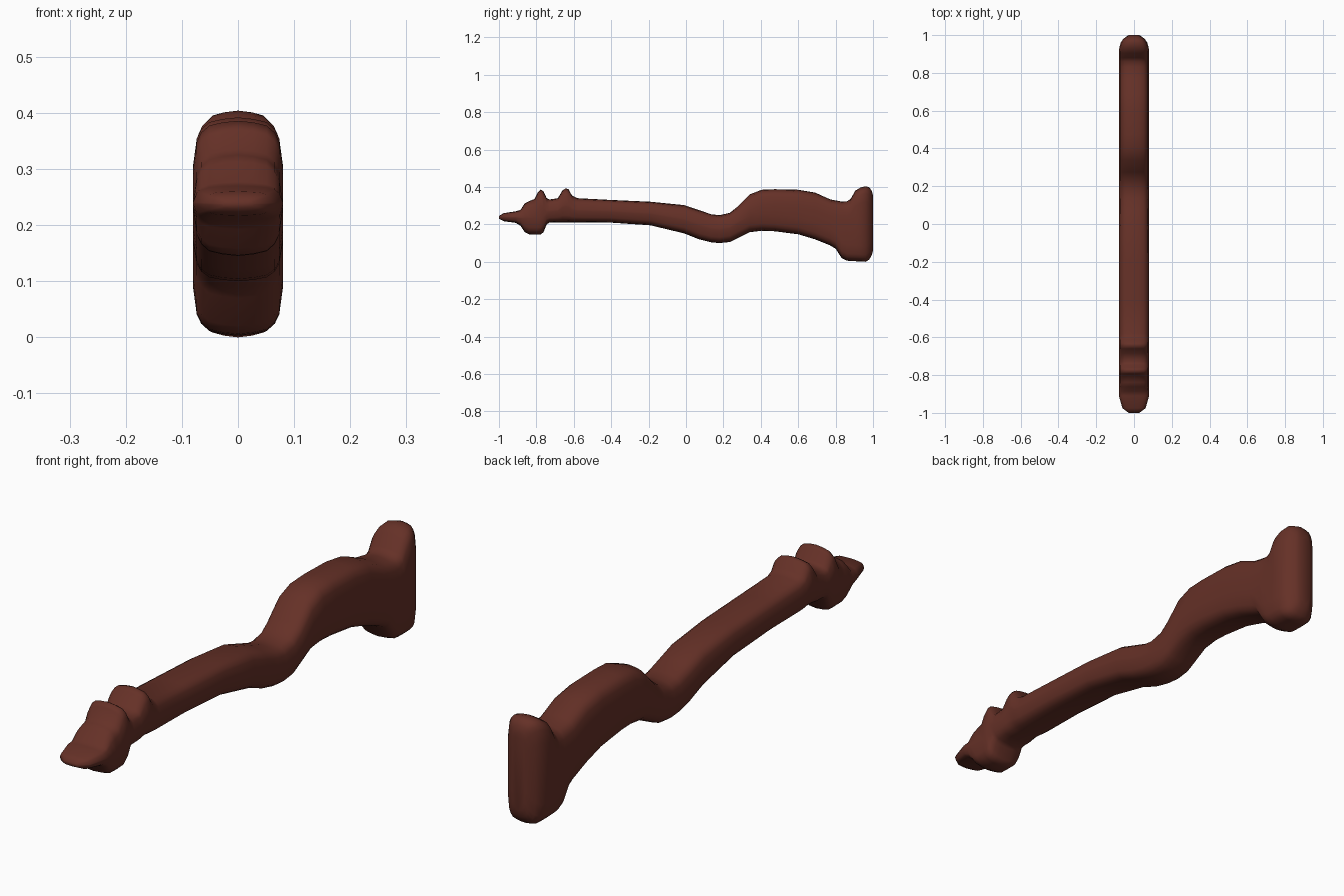
import bpy, bmesh

# Side outline stations: y, top z, bottom z
STATIONS = [
    (-1.0, .245, .23), (-.975, .26, .217), (-.91, .27, .208), (-.885, .277, .193),
    (-.862, .313, .158), (-.838, .325, .146), (-.81, .335, .145), (-.793, .37, .145),
    (-.777, .386, .146), (-.762, .377, .158), (-.745, .34, .2), (-.73, .333, .21),
    (-.685, .34, .211), (-.66, .382, .211), (-.643, .392, .211), (-.628, .388, .211),
    (-.61, .355, .211), (-.58, .34, .211), (-.41, .331, .21), (-.19, .321, .195),
    (-.01, .303, .152), (.07, .276, .12), (.135, .254, .104), (.18, .249, .1),
    (.235, .262, .106), (.275, .294, .125), (.34, .36, .158), (.405, .385, .166),
    (.475, .388, .163), (.6, .385, .147), (.69, .37, .12), (.77, .334, .088),
    (.8, .328, .07), (.832, .322, .02), (.86, .323, .006), (.88, .336, .004),
    (.905, .38, .003), (.935, .398, .002), (.96, .404, 0), (.98, .398, .012),
    (.993, .38, .035), (1.0, .355, .06),
]
HALF_WIDTH = .08
CORNER = .085
# Rounded edge: fraction of half width, fraction of corner depth
EDGE = [(0, 0), (.35, .035), (.64, .1), (.82, .25), (.92, .45), (1, 1)]


def half_width(y):
    """Half width, rounding off towards both ends."""
    t = min(1, (1 - abs(y)) / .1)
    return HALF_WIDTH * max(.35, (1 - (1 - t) ** 2.5) ** .4)


def section(y, top, bottom):
    """Closed rounded section at one station."""
    w = half_width(y)
    d = min(CORNER, (top - bottom) * .47)
    right = [(w * a, top - d * b) for a, b in EDGE]
    right += [(w * a, bottom + d * b) for a, b in reversed(EDGE)]
    left = [(-x, z) for x, z in reversed(right[1:-1])]
    return [(x, y, z) for x, z in right + left]


# Curved carved stock, lofted along y
bm = bmesh.new()
rings = [[bm.verts.new(p) for p in section(*s)] for s in STATIONS]
n = len(rings[0])
for a, b in zip(rings, rings[1:]):
    for i in range(n):
        j = (i + 1) % n
        bm.faces.new((a[i], a[j], b[j], b[i]))
bm.faces.new(rings[0])
bm.faces.new(rings[-1])
bmesh.ops.recalc_face_normals(bm, faces=bm.faces)
for f in bm.faces:
    f.smooth = True
mesh = bpy.data.meshes.new("curved_stock")
bm.to_mesh(mesh)
bm.free()

wood = bpy.data.materials.new("dark red brown wood")
wood.diffuse_color = (.13, .03, .02, 1)
mesh.materials.append(wood)
stock = bpy.data.objects.new("curved_stock", mesh)
bpy.context.collection.objects.link(stock)
